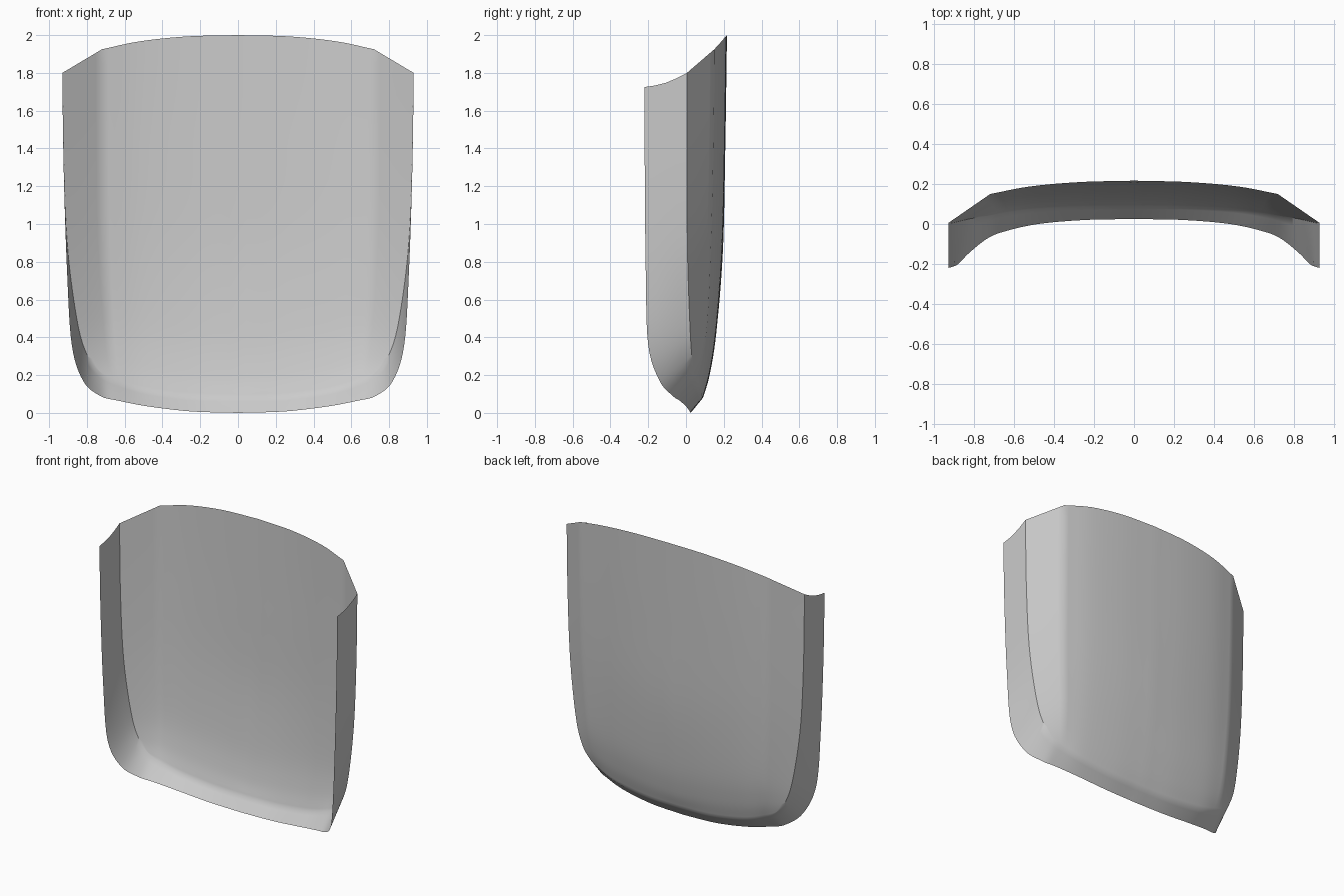
import bpy, bmesh, math
from mathutils import Vector

cube = bpy.data.objects.get("Cube")
if cube:
    bpy.data.objects.remove(cube)

STEPS = 6  # samples per span between guide points


def spline(points):
    """Smooth curve through the guide points."""
    p = [Vector(q) for q in points]
    p = [2 * p[0] - p[1]] + p + [2 * p[-1] - p[-2]]
    out = []
    for a, b, c, d in zip(p, p[1:], p[2:], p[3:]):
        for k in range(STEPS):
            t = k / STEPS
            out.append(0.5 * (2 * b + (c - a) * t + (2 * a - 5 * b + 4 * c - d) * t * t
                              + (3 * b - a - 3 * c + d) * t ** 3))
    return out + [p[-2]]


# Fold line and free rim, from bottom centre round the corner to the top
fold = spline([(0, .09, .08), (.25, .088, .085), (.5, .075, .12), (.65, .055, .17),
               (.735, .04, .22), (.8, .03, .31), (.85, .02, .48), (.9, .008, .85),
               (.922, .005, 1.3), (.93, .005, 1.8)])
rim = spline([(0, .025, 0), (.25, .02, .008), (.48, 0, .035), (.64, -.035, .066),
              (.73, -.07, .09), (.82, -.14, .17), (.88, -.2, .36), (.905, -.213, .75),
              (.922, -.218, 1.25), (.93, -.22, 1.725)])
# Centre profile and top edge, which has a kink near the side
centre = spline([(0, .09, .08), (0, .125, .2), (0, .16, .42), (0, .195, .85),
                 (0, .208, 1.4), (0, .217, 2)])
top = spline([(0, .217, 2), (.27, .21, 1.993), (.52, .188, 1.967), (.72, .15, 1.925)])
top = top[:-1] + spline([top[-1], (.93, .005, 1.8)])

corner = 4 * STEPS
bottom, side = fold[:corner + 1], fold[corner:]


def panel_point(i, j):
    """Blend the four borders into the main panel."""
    u = i / corner
    v = j / (len(side) - 1)
    w = 1 - (1 - v) ** 2
    low = bottom[0].lerp(bottom[-1], u)
    high = top[0].lerp(top[-1], u)
    return centre[j].lerp(side[j], u) + bottom[i].lerp(top[i], w) - low.lerp(high, w)


def flange_point(i, j):
    """Strip between the fold and the rim, dipping slightly at the top edge."""
    t = j / 4
    p = fold[i].lerp(rim[i], t)
    p.z -= 0.015 * math.sin(math.pi * t) * (fold[i].z / 1.8) ** 4
    return p


def add_grid(bm, point, columns, rows, flip):
    grid = [[bm.verts.new(point(i, j)) for j in range(rows)] for i in range(columns)]
    for a, b in zip(grid, grid[1:]):
        for j in range(rows - 1):
            quad = [a[j], a[j + 1], b[j + 1], b[j]]
            bm.faces.new(quad[::-1] if flip else quad)


bm = bmesh.new()
add_grid(bm, panel_point, corner + 1, len(side), False)
add_grid(bm, flange_point, len(fold), 5, True)
bmesh.ops.remove_doubles(bm, verts=bm.verts, dist=0.0005)
for v in bm.verts:
    if abs(v.co.x) < 0.001:
        v.co.x = 0
mesh = bpy.data.meshes.new("curved_panel")
bm.to_mesh(mesh)
bm.free()

panel = bpy.data.objects.new("curved_panel", mesh)
bpy.context.collection.objects.link(panel)

# Plain grey finish
grey = bpy.data.materials.new("plain_grey")
grey.use_nodes = True
grey.diffuse_color = (0.6, 0.6, 0.6, 1)
grey.node_tree.nodes["Principled BSDF"].inputs["Base Color"].default_value = (0.6, 0.6, 0.6, 1)
mesh.materials.append(grey)

# Soft shading with a crisp fold, then the other half
bpy.ops.object.select_all(action='DESELECT')
panel.select_set(True)
bpy.context.view_layer.objects.active = panel
bpy.ops.object.shade_smooth_by_angle(angle=math.radians(38))
mirror = panel.modifiers.new("other_half", 'MIRROR')
mirror.use_clip = True
